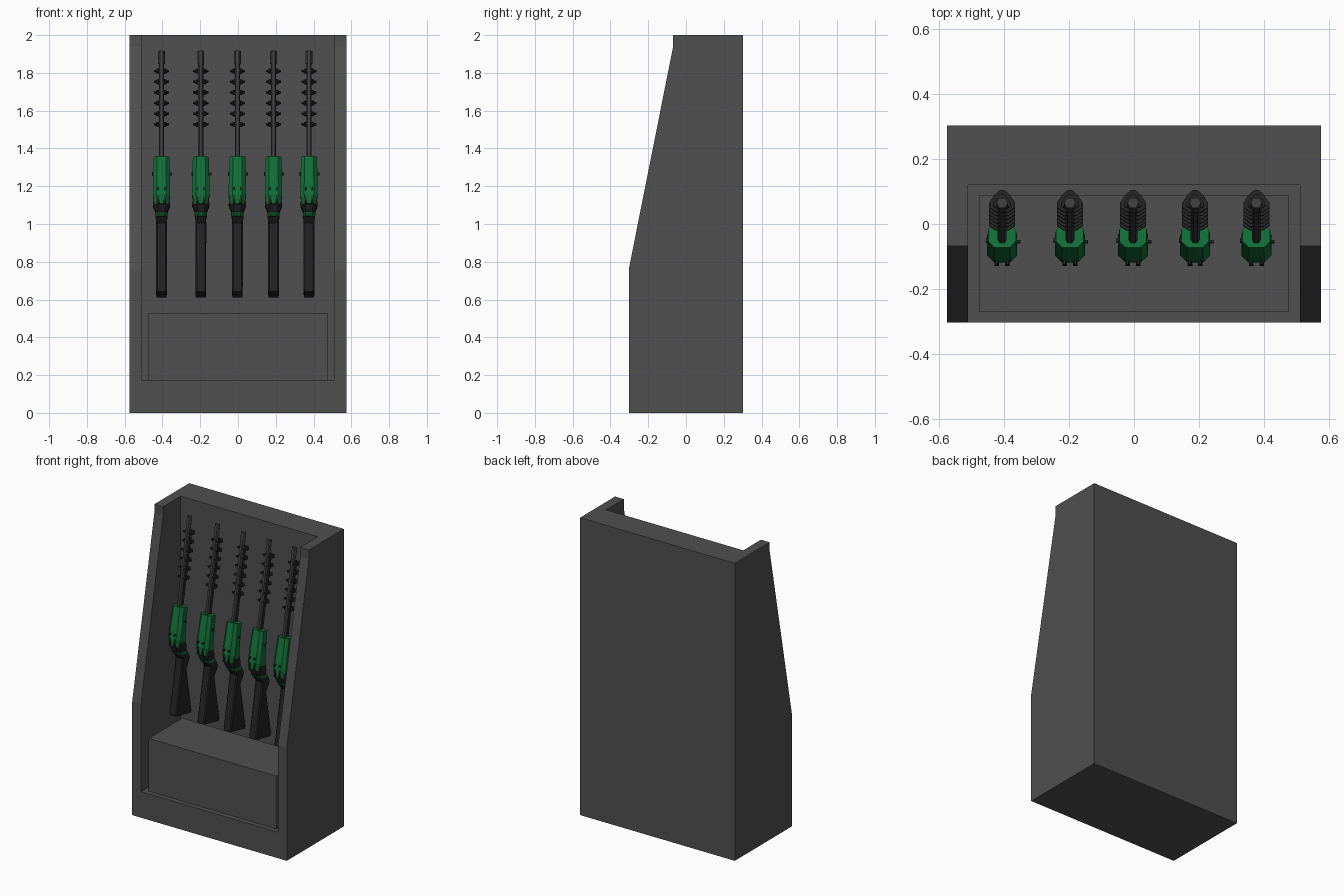
import bpy, bmesh, math
from mathutils import Matrix

if "Cube" in bpy.data.objects:
    bpy.data.objects.remove(bpy.data.objects["Cube"])


def material(name, rgb):
    m = bpy.data.materials.new(name)
    m.diffuse_color = (*rgb, 1)
    m.use_nodes = True
    m.node_tree.nodes["Principled BSDF"].inputs["Base Color"].default_value = m.diffuse_color
    return m


GREY = material("cabinet_grey", (0.08, 0.08, 0.08))
STEEL = material("steel_grey", (0.05, 0.05, 0.052))
BLACK = material("matte_black", (0.017, 0.017, 0.018))
GREEN = material("paint_green", (0.006, 0.16, 0.04))


def add_object(name, mesh, matrix=None):
    ob = bpy.data.objects.new(name, mesh)
    bpy.context.collection.objects.link(ob)
    if matrix:
        ob.matrix_world = matrix
    return ob


def mesh_from(bm, name, mat):
    bmesh.ops.recalc_face_normals(bm, faces=bm.faces)
    me = bpy.data.meshes.new(name)
    bm.to_mesh(me)
    bm.free()
    me.materials.append(mat)
    return me


def add_loft(bm, rings):
    """Skin a closed solid through rings of equal point count."""
    vs = [[bm.verts.new(p) for p in r] for r in rings]
    n = len(vs[0])
    for a, b in zip(vs, vs[1:]):
        for i in range(n):
            bm.faces.new((a[i], a[(i + 1) % n], b[(i + 1) % n], b[i]))
    bm.faces.new(vs[0])
    bm.faces.new(vs[-1])


def add_box(bm, x0, x1, y0, y1, z0, z1):
    q = [(x0, y0), (x1, y0), (x1, y1), (x0, y1)]
    add_loft(bm, [[(x, y, z) for x, y in q] for z in (z0, z1)])


def octagon(s, w, t0, t1, c=0.45):
    """Chamfered section: half width w, from t0 to t1, at height s."""
    d = min(w * c, (t1 - t0) * 0.3)
    pts = [(w - d, t0), (w, t0 + d), (w, t1 - d), (w - d, t1)]
    pts += [(-x, y) for x, y in reversed(pts)]
    return [(x, y, s) for x, y in pts]


def lofted(name, mat, sections, c=0.45):
    bm = bmesh.new()
    add_loft(bm, [octagon(*sec, c) for sec in sections])
    return mesh_from(bm, name, mat)


def tube(bm, t, r, s0, s1, sides=6):
    add_loft(bm, [[(r * math.cos(math.tau * i / sides), t + r * math.sin(math.tau * i / sides), s)
                   for i in range(sides)] for s in (s0, s1)])


# Cabinet: sloped side profile with the display bay cut out
profile = [(-0.303, 0), (0.303, 0), (0.303, 2), (-0.068, 2), (-0.068, 1.94), (-0.303, 0.76)]
bm = bmesh.new()
add_loft(bm, [[(x, y, z) for y, z in profile] for x in (-0.575, 0.575)])
cabinet = add_object("cabinet", mesh_from(bm, "cabinet", GREY))
bm = bmesh.new()
add_box(bm, -0.51, 0.51, -0.6, 0.12, 0.175, 2.5)
cutter = add_object("bay_cutter", mesh_from(bm, "bay_cutter", GREY))
cutter.hide_render = True
mod = cabinet.modifiers.new("bay", 'BOOLEAN')
mod.operation = 'DIFFERENCE'
mod.solver = 'EXACT'
mod.object = cutter
bpy.context.view_layer.update()
dg = bpy.context.evaluated_depsgraph_get()
cut_mesh = bpy.data.meshes.new_from_object(cabinet.evaluated_get(dg))
cabinet.modifiers.clear()
cabinet.data = cut_mesh
bpy.data.objects.remove(cutter)

# Plinth box standing in the bay
bm = bmesh.new()
add_box(bm, -0.475, 0.475, -0.27, 0.088, 0.17, 0.53)
add_object("plinth", mesh_from(bm, "plinth", GREY))

# Rifle parts, in a frame with the muzzle at the origin, barrel along z, underside at +y
parts = []

bm = bmesh.new()
tube(bm, 0, 0.014, -0.6, -0.06)
tube(bm, 0, 0.018, -0.07, 0)
parts.append(mesh_from(bm, "barrel", STEEL))

bm = bmesh.new()
tube(bm, 0.028, 0.012, -0.6, -0.09)
for x in (-0.012, 0.012):
    tube(bm, 0.014, 0.005, -0.6, -0.42, 4)
parts.append(mesh_from(bm, "lower_tube", BLACK))

# Cooling fins: thick collar with a thin wider blade
bm = bmesh.new()
for i in range(6):
    s = -0.392 + 0.0575 * i
    for k, h in ((0.66, 0.011), (1.0, 0.004)):
        half = [(0.02, -0.008), (0.04, 0.006), (0.04, 0.02), (0.024, 0.045), (0.007, 0.06)]
        pts = [(x * k, 0.016 + (y - 0.016) * k) for x, y in half]
        pts += [(-x, y) for x, y in reversed(pts)]
        add_loft(bm, [[(x, y, z) for x, y in pts] for z in (s - h, s + h)])
parts.append(mesh_from(bm, "cooling_fins", BLACK))

# Receiver shell, neck, ring and stock
parts.append(lofted("receiver", GREEN, [
    (-0.828, 0.034, -0.022, 0.07), (-0.78, 0.046, -0.03, 0.065),
    (-0.72, 0.046, -0.03, 0.055), (-0.572, 0.042, -0.026, 0.05)]))
parts.append(lofted("neck", BLACK, [
    (-0.885, 0.027, 0.03, 0.12), (-0.86, 0.031, 0.005, 0.105),
    (-0.825, 0.046, -0.015, 0.085), (-0.79, 0.04, -0.02, 0.072)]))
parts.append(lofted("neck_ring", GREEN, [
    (-0.884, 0.031, 0.025, 0.125), (-0.866, 0.033, 0.008, 0.112)]))
parts.append(lofted("stock", BLACK, [
    (-1.283, 0.026, 0.073, 0.237), (-1.27, 0.028, 0.071, 0.239),
    (-0.985, 0.029, 0.071, 0.126), (-0.915, 0.029, 0.068, 0.152),
    (-0.88, 0.028, 0.03, 0.125)], 0.25))

# Sight pins, bolt handle and side plates
bm = bmesh.new()
for x in (-0.017, 0.017):
    add_box(bm, x - 0.003, x + 0.003, -0.045, -0.02, -0.755, -0.743)
add_box(bm, 0.03, 0.056, 0.006, 0.014, -0.668, -0.655)
add_box(bm, -0.05, -0.03, 0.008, 0.02, -0.67, -0.65)
add_box(bm, -0.02, 0.02, 0.045, 0.066, -0.74, -0.6)
parts.append(mesh_from(bm, "rifle_fittings", BLACK))

# Dark notches on the lower front of the receiver
bm = bmesh.new()
for x in (-0.016, 0.016):
    add_loft(bm, [[(x - 0.007, y, -0.826), (x + 0.007, y, -0.826), (x, y, -0.775)]
                  for y in (-0.033, -0.024)])
parts.append(mesh_from(bm, "receiver_notches", BLACK))

# Five rifles leaning back in a row
lean = Matrix.Rotation(-math.radians(11.3), 4, 'X')
for i, x in enumerate((-0.405, -0.197, -0.003, 0.188, 0.376)):
    place = Matrix.Translation((x, 0.065, 1.915)) @ lean
    for me in parts:
        add_object(f"{me.name}_{i + 1}", me, place)
